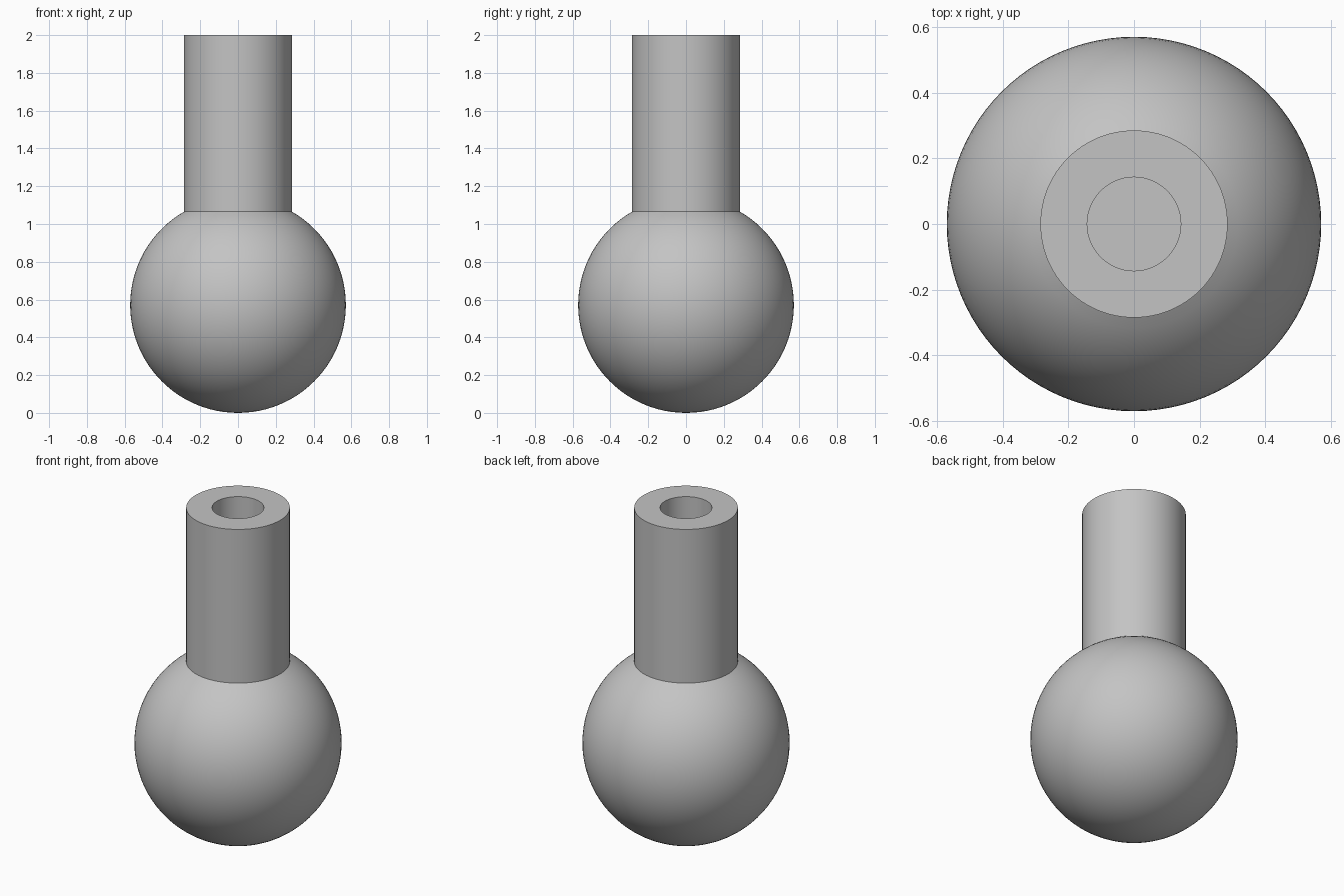
import bpy, bmesh
from math import sin, cos, pi, asin

if "Cube" in bpy.data.objects:
    bpy.data.objects.remove(bpy.data.objects["Cube"])

BALL_R = 0.571
STEM_R = BALL_R / 2
BORE_R = BALL_R / 4
TOP = 2.0
BORE_FLOOR = 1.14
SIDES = 96
ARC_STEPS = 40

grey = bpy.data.materials.new("plain_grey")
grey.use_nodes = True
colour = (0.55, 0.55, 0.55, 1)
grey.diffuse_color = colour
grey.node_tree.nodes["Principled BSDF"].inputs["Base Color"].default_value = colour


def lathe(name, profile):
    """Turn an (r, z) profile, running from axis to axis, into a closed solid."""
    bm = bmesh.new()
    rings = []
    for r, z in profile:
        count = SIDES if r > 0 else 1
        rings.append([bm.verts.new((r * cos(2 * pi * i / SIDES),
                                    r * sin(2 * pi * i / SIDES), z))
                      for i in range(count)])
    for low, high in zip(rings, rings[1:]):
        for i in range(SIDES):
            j = (i + 1) % SIDES
            corners = [low[i % len(low)], low[j % len(low)],
                       high[j % len(high)], high[i % len(high)]]
            bm.faces.new(list(dict.fromkeys(corners)))
    bmesh.ops.recalc_face_normals(bm, faces=bm.faces)
    mesh = bpy.data.meshes.new(name)
    bm.to_mesh(mesh)
    bm.free()
    mesh.materials.append(grey)
    obj = bpy.data.objects.new(name, mesh)
    bpy.context.collection.objects.link(obj)
    return obj


# Ball arc from the bottom pole up to where it meets the stem
end = pi - asin(STEM_R / BALL_R)
profile = [(0, 0)]
for k in range(1, ARC_STEPS + 1):
    a = end * k / ARC_STEPS
    profile.append((BALL_R * sin(a), BALL_R * (1 - cos(a))))

# Stem wall, flat rim and blind bore
profile += [(STEM_R, TOP), (BORE_R, TOP), (BORE_R, BORE_FLOOR), (0, BORE_FLOOR)]
knob = lathe("ball_with_hollow_stem", profile)

# Smooth curved surfaces, crisp rims
bpy.ops.object.select_all(action="DESELECT")
knob.select_set(True)
bpy.context.view_layer.objects.active = knob
bpy.ops.object.shade_smooth_by_angle(angle=pi / 6)
